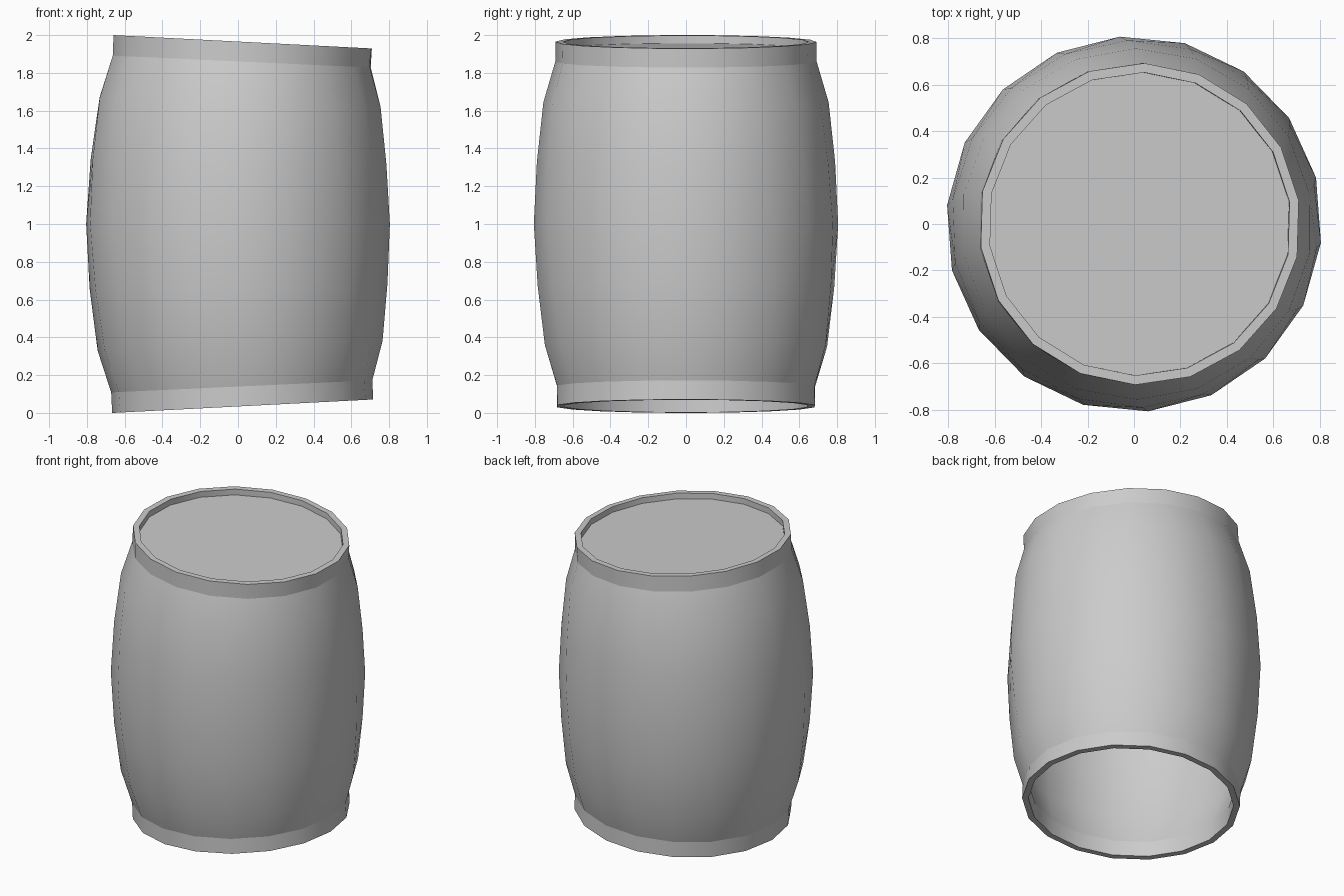
import bpy, bmesh, math

if "Cube" in bpy.data.objects:
    bpy.data.objects.remove(bpy.data.objects["Cube"])

SIDES = 18
BEND = 18.7      # bend radius, centre far out on +x
TWIST = math.radians(-6.2)   # per unit of height
START = math.radians(14.3)
WALL = 0.04

# (height from the middle, radius), bottom to top
half = [(0.33, 0.79), (0.645, 0.755), (0.86, 0.692), (0.965, 0.692)]
outer = [(-s, r) for s, r in reversed(half)] + [(0, 0.808)] + half
inner = [(s, r - WALL) for s, r in outer]


def place(s, r, i):
    """Twist then bend a point of the round cross-section."""
    a = START + TWIST * s + 2 * math.pi * i / SIDES
    x, y = r * math.cos(a), r * math.sin(a)
    t = s / BEND
    return (BEND - (BEND - x) * math.cos(t), y, 1 + (BEND - x) * math.sin(t))


def ring(bm, s, r):
    return [bm.verts.new(place(s, r, i)) for i in range(SIDES)]


def finish(bm, name):
    me = bpy.data.meshes.new(name)
    bm.to_mesh(me)
    bm.free()
    ob = bpy.data.objects.new(name, me)
    bpy.context.collection.objects.link(ob)
    return ob


# barrel wall: up the outside, over the rim, down the inside, closed at the bottom rim
bm = bmesh.new()
rings = [ring(bm, s, r) for s, r in outer + inner[::-1]]
for k, lo in enumerate(rings):
    hi = rings[(k + 1) % len(rings)]
    for i in range(SIDES):
        j = (i + 1) % SIDES
        bm.faces.new((lo[i], lo[j], hi[j], hi[i])).smooth = True
# crisp creases at both rims and at the end bands
n = len(outer)
for k in (0, 1, n - 2, n - 1, n, n + 1, 2 * n - 2, 2 * n - 1):
    for i in range(SIDES):
        bm.edges.get((rings[k][i], rings[k][(i + 1) % SIDES])).smooth = False
finish(bm, "barrel_wall")

# recessed top lid; the bottom stays open
bm = bmesh.new()
bm.faces.new(ring(bm, 0.925, 0.692 - WALL))
finish(bm, "top_lid")
